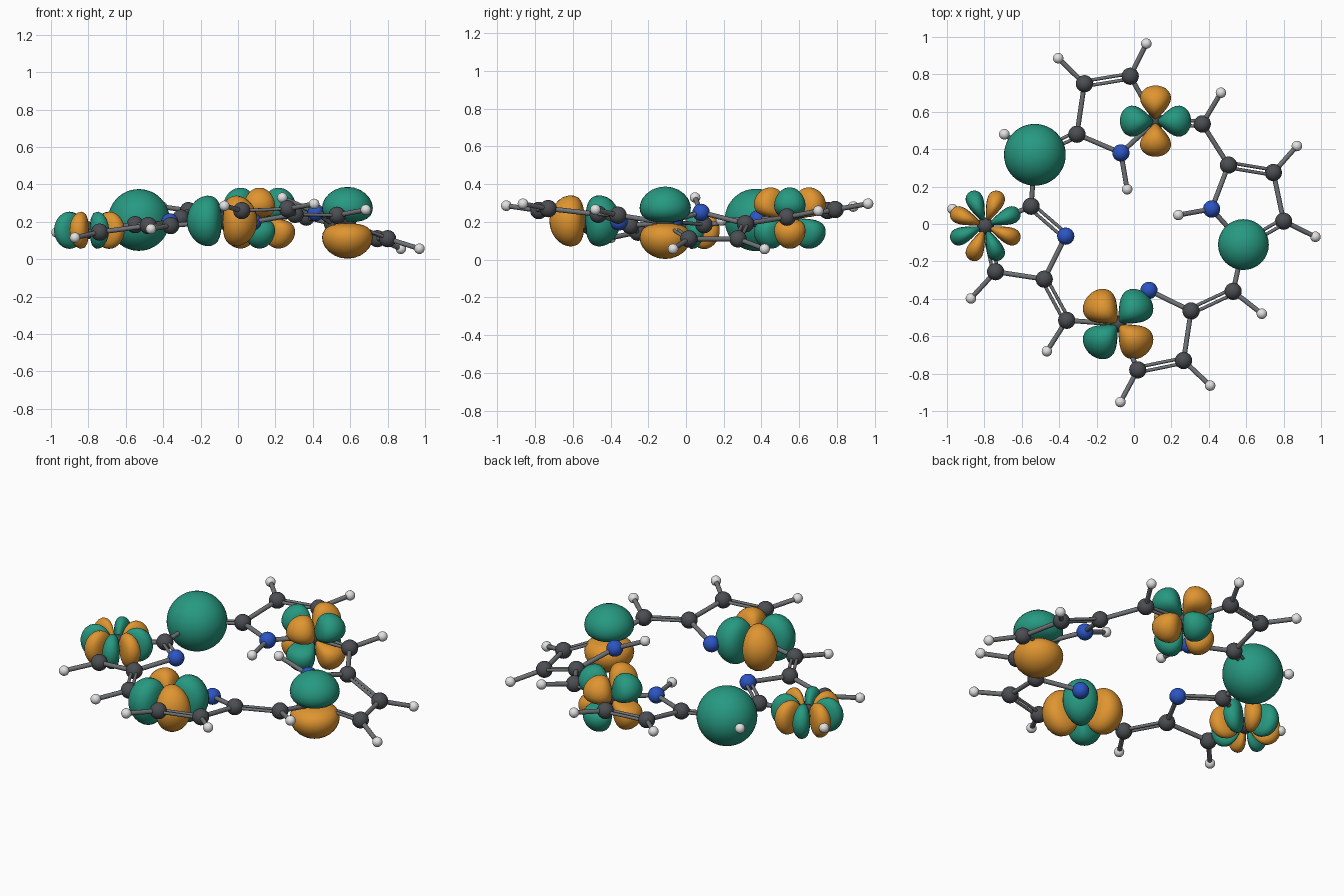
import bpy, bmesh, math
from mathutils import Vector, Matrix

cube = bpy.data.objects.get("Cube")
if cube:
    bpy.data.objects.remove(cube, do_unlink=True)


def material(name, rgb, rough=0.5):
    m = bpy.data.materials.new(name)
    m.use_nodes = True
    m.diffuse_color = (*rgb, 1)
    node = next(n for n in m.node_tree.nodes if n.type == 'BSDF_PRINCIPLED')
    node.inputs["Base Color"].default_value = (*rgb, 1)
    node.inputs["Roughness"].default_value = rough
    return m


GREEN = material("orbital green", (0.02, 0.32, 0.22))
ORANGE = material("orbital orange", (0.74, 0.30, 0.03))
CARBON = material("carbon grey", (0.07, 0.075, 0.085))
NITROGEN = material("nitrogen blue", (0.025, 0.09, 0.55))
HYDROGEN = material("hydrogen white", (0.76, 0.76, 0.76))
BOND = material("bond grey", (0.16, 0.17, 0.18))


def finish(name, bm, mat):
    bmesh.ops.recalc_face_normals(bm, faces=bm.faces)
    for f in bm.faces:
        f.smooth = True
    mesh = bpy.data.meshes.new(name)
    bm.to_mesh(mesh)
    bm.free()
    mesh.materials.append(mat)
    obj = bpy.data.objects.new(name, mesh)
    bpy.context.collection.objects.link(obj)
    return obj


def ball(name, centre, radius, mat, segments=24):
    bm = bmesh.new()
    bmesh.ops.create_uvsphere(bm, u_segments=segments, v_segments=segments // 2, radius=radius)
    finish(name, bm, mat).location = centre


def rods(name, a, b, double=False):
    """One thick rod, or two thin parallel rods, from a to b."""
    d = b - a
    side = d.cross(Vector((0, 0, 1))).normalized()
    turn = d.to_track_quat('Z', 'Y').to_matrix().to_4x4()
    bm = bmesh.new()
    for off in ((-0.014, 0.014) if double else (0,)):
        r = 0.009 if double else 0.013
        place = Matrix.Translation((a + b) / 2 + side * off) @ turn
        bmesh.ops.create_cone(bm, cap_ends=False, segments=12, radius1=r, radius2=r,
                              depth=d.length, matrix=place)
    finish(name, bm, BOND)


# Ring skeleton
ATOMS = {
    "C1": (-.265, .75, .26), "C2": (-.02, .79, .265), "C3": (.115, .55, .22),
    "C4": (-.305, .48, .22), "N1": (-.07, .38, .215), "C5": (.365, .535, .225),
    "C6": (.505, .315, .19), "C7": (.745, .275, .11), "C8": (.8, .015, .11),
    "C9": (.585, -.11, .195), "N2": (.415, .08, .25), "C10": (.53, -.36, .235),
    "C11": (.305, -.465, .24), "C12": (.265, -.73, .27), "C13": (.02, -.78, .26),
    "C14": (-.085, -.535, .205), "N3": (.08, -.355, .2), "C15": (-.36, -.515, .18),
    "C16": (-.48, -.295, .18), "C17": (-.74, -.255, .145), "C18": (-.795, -.01, .155),
    "C19": (-.55, .095, .185), "N4": (-.365, -.065, .2), "C20": (-.53, .37, .21),
}
ATOMS = {k: Vector(v) for k, v in ATOMS.items()}
BONDS = """N1-C4 C4-C1 C1=C2 C2-C3 C3-N1 C3=C5 C5-C6 C6=C7 C7-C8 C8=C9 C9-N2 N2-C6
C9-C10 C10=C11 C11-C12 C12=C13 C13-C14 C14=N3 N3-C11 C14-C15 C15=C16 C16-C17
C17=C18 C18-C19 C19=N4 N4-C16 C19-C20 C20=C4"""

near = {k: [] for k in ATOMS}
for word in BONDS.split():
    double = "=" in word
    a, b = word.replace("=", "-").split("-")
    near[a].append(b)
    near[b].append(a)
    rods("double_bond" if double else "single_bond", ATOMS[a], ATOMS[b], double)

# Atoms, with a hydrogen pointing away from the two neighbours where one is missing
for key, p in ATOMS.items():
    carbon = key[0] == "C"
    ball("carbon_atom" if carbon else "nitrogen_atom", p, 0.046, CARBON if carbon else NITROGEN)
    if len(near[key]) == 2 and key not in ("N3", "N4"):
        away = -sum(((ATOMS[n] - p).normalized() for n in near[key]), Vector())
        h = p + away.normalized() * 0.197
        rods("hydrogen_bond", p, h)
        ball("hydrogen_atom", h, 0.028, HYDROGEN)


# Orbital lobes
def root(h, outer):
    """Solve u * exp(1 - u) = h on the inner or the outer side of its peak."""
    lo, hi = (1.0, 12.0) if outer else (0.0, 1.0)
    for _ in range(30):
        mid = (lo + hi) / 2
        if (mid * math.exp(1 - mid) > h) == outer:
            lo = mid
        else:
            hi = mid
    return (lo + hi) / 2


def lobe(name, centre, wave, degree, level, reach, axis, rays=32, steps=12):
    """Closed level surface of one lobe of the wave function around its axis."""
    sign = 1 if wave(*axis) > 0 else -1
    side = axis.orthogonal().normalized()
    other = axis.cross(side)
    scale = reach / root(level ** (1 / degree), True)

    def point(ray, angle, outer):
        d = axis * math.cos(angle) + ray * math.sin(angle)
        y = max(sign * wave(*d), level)
        return centre + d * scale * root((level / y) ** (1 / degree), outer)

    bm = bmesh.new()
    tips = [bm.verts.new(point(side, 0, o)) for o in (True, False)]
    columns = []
    for i in range(rays):
        t = math.tau * i / rays
        ray = side * math.cos(t) + other * math.sin(t)
        limit = 0.0
        while limit < 1.6 and sign * wave(*(axis * math.cos(limit) + ray * math.sin(limit))) > level:
            limit += 0.005
        columns.append([tips[0]] + [
            bm.verts.new(point(ray, limit * math.sin(math.pi / 2 * s / steps), s <= steps))
            for s in range(1, 2 * steps)] + [tips[1]])
    for i, col in enumerate(columns):
        nxt = columns[(i + 1) % rays]
        for s in range(2 * steps):
            corners = dict.fromkeys((col[s], nxt[s], nxt[s + 1], col[s + 1]))
            bm.faces.new(list(corners))
    finish(name, bm, GREEN if sign > 0 else ORANGE)


def orbital(name, atom, wave, degree, level, reach, count, start, tilts):
    for tilt in tilts:
        for i in range(count):
            a, e = math.tau * (i + start) / count, math.radians(tilt)
            axis = Vector((math.cos(a) * math.cos(e), math.sin(a) * math.cos(e), math.sin(e)))
            lobe(name, ATOMS[atom], wave, degree, level, reach, axis)


ball("round_orbital", ATOMS["C20"], 0.165, GREEN, 48)
orbital("two_lobe_orbital", "C9", lambda x, y, z: z,
        1, 0.1, 0.192, 1, 0, (90, -90))
orbital("four_lobe_orbital", "C14", lambda x, y, z: 2 * x * y,
        2, 0.1, 0.22, 4, 0.5, (0,))
orbital("stacked_lobe_orbital", "C3", lambda x, y, z: 2.598 * z * (x * x - y * y),
        3, 0.12, 0.213, 4, 0, (35.26, -35.26))
orbital("eight_lobe_orbital", "C18", lambda x, y, z: 4 * x * y * (x * x - y * y),
        4, 0.15, 0.2, 8, 0.5, (0,))
